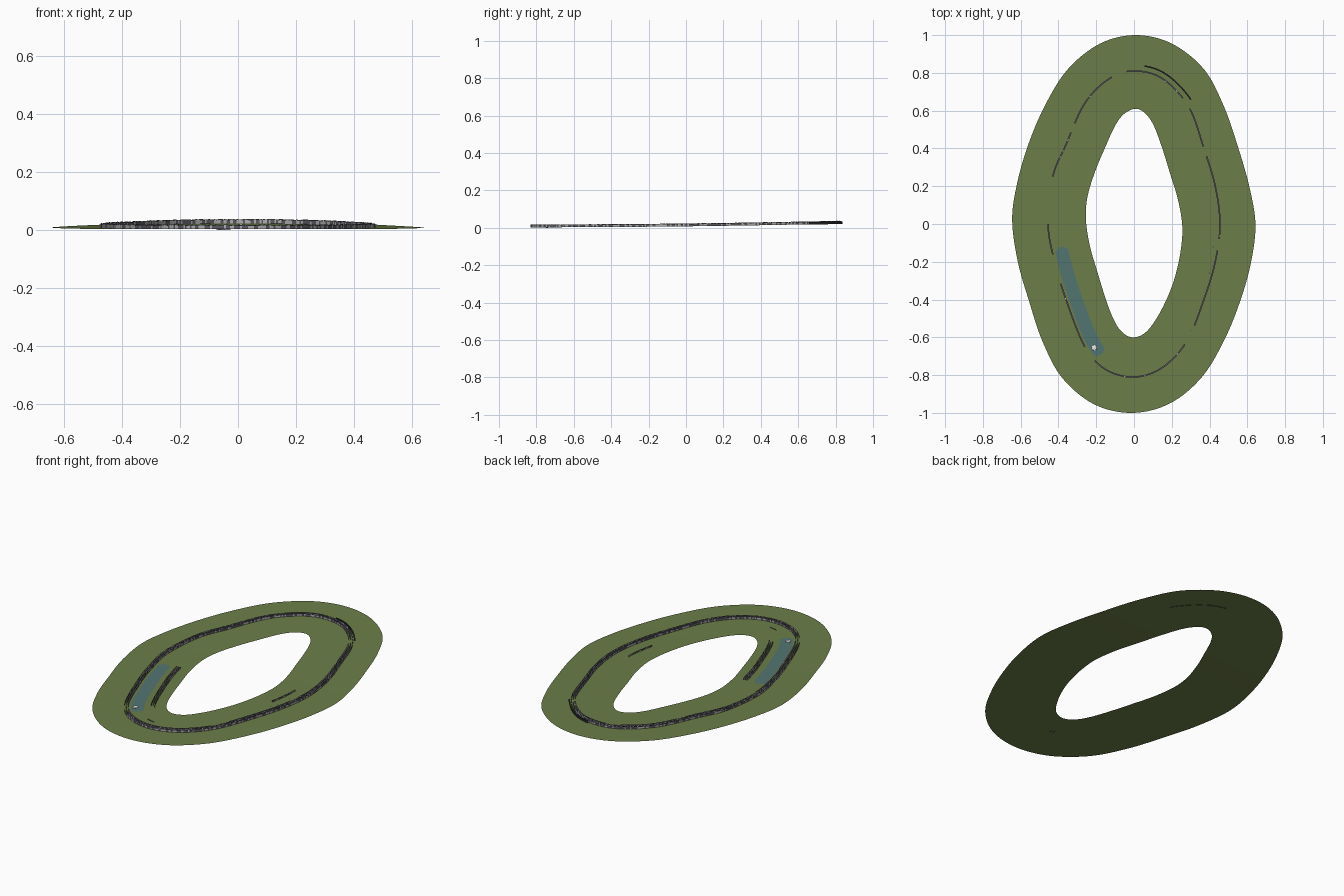
import bpy, bmesh, math, random
from mathutils import Vector

random.seed(4)
if "Cube" in bpy.data.objects:
    bpy.data.objects.remove(bpy.data.objects["Cube"])


def material(name, color):
    m = bpy.data.materials.new(name)
    m.use_nodes = True
    m.diffuse_color = (*color, 1)
    node = m.node_tree.nodes["Principled BSDF"]
    node.inputs["Base Color"].default_value = (*color, 1)
    node.inputs["Roughness"].default_value = 0.9
    return m


GRASS = material("grass green", (0.148, 0.208, 0.066))
WATER = material("pond blue", (0.085, 0.178, 0.168))
DARK = material("dark fence grey", (0.105, 0.098, 0.12))
LIGHT = material("light fence grey", (0.42, 0.42, 0.42))
BLACK = material("barrier black", (0.025, 0.025, 0.03))
WHITE = material("white stone", (0.8, 0.8, 0.8))

# Outlines run clockwise from the far end
OUTER = [(.01, 1), (.2, .955), (.37, .82), (.475, .625), (.55, .41), (.61, .2),
         (.643, 0), (.62, -.2), (.565, -.4), (.48, -.61), (.36, -.81), (.19, -.95),
         (-.01, -1), (-.21, -.955), (-.38, -.815), (-.485, -.62), (-.555, -.41), (-.615, -.2),
         (-.645, .02), (-.62, .21), (-.56, .42), (-.47, .63), (-.35, .82), (-.18, .955)]
INNER = [(.01, .61), (.06, .585), (.105, .52), (.15, .4), (.19, .27), (.23, .14),
         (.255, 0), (.25, -.12), (.225, -.25), (.185, -.37), (.125, -.49), (.06, -.575),
         (-.01, -.6), (-.07, -.565), (-.115, -.49), (-.155, -.38), (-.195, -.25), (-.235, -.11),
         (-.255, .03), (-.245, .15), (-.205, .28), (-.155, .4), (-.1, .52), (-.05, .585)]
CENTRE = [(0, .81), (.15, .77), (.29, .62), (.37, .4), (.43, .2),
          (.455, 0), (.43, -.2), (.37, -.4), (.28, -.62), (.15, -.76),
          (0, -.81), (-.15, -.77), (-.26, -.65), (-.36, -.4), (-.42, -.2),
          (-.455, 0), (-.43, .25), (-.36, .42), (-.26, .64), (-.13, .77)]


def spline(points, t):
    """Point at t on a smooth closed curve through the points."""
    i = math.floor(t)
    u = t - i
    a, b, c, d = (Vector(points[(i + k) % len(points)]) for k in (-1, 0, 1, 2))
    return 0.5 * (2 * b + (c - a) * u + (2 * a - 5 * b + 4 * c - d) * u ** 2
                  + (3 * b - a - 3 * c + d) * u ** 3)


def ground_z(y):
    return 0.008 + 0.012 * y + 0.007 * y * y


def beside_track(t, offset, lift=0.0):
    """Point beside the centre line, positive offset outwards."""
    p = spline(CENTRE, t)
    d = (spline(CENTRE, t + .05) - spline(CENTRE, t - .05)).normalized()
    p = p + Vector((-d.y, d.x)) * offset
    return Vector((p.x, p.y, ground_z(p.y) + lift))


def finish(name, bm, mats, smooth=False):
    mesh = bpy.data.meshes.new(name)
    bm.to_mesh(mesh)
    bm.free()
    for m in mats:
        mesh.materials.append(m)
    for p in mesh.polygons:
        p.use_smooth = smooth
    obj = bpy.data.objects.new(name, mesh)
    bpy.context.collection.objects.link(obj)
    return obj


def strip(name, rows, mat):
    """Smooth surface joining a series of equally long rows of points."""
    bm = bmesh.new()
    rows = [[bm.verts.new(p) for p in row] for row in rows]
    for r, s in zip(rows, rows[1:]):
        for k in range(len(r) - 1):
            bm.faces.new((r[k], r[k + 1], s[k + 1], s[k]))
    bmesh.ops.remove_doubles(bm, verts=bm.verts, dist=1e-5)
    bm.normal_update()
    if sum(f.normal.z for f in bm.faces) < 0:
        bmesh.ops.reverse_faces(bm, faces=bm.faces)
    return finish(name, bm, [mat], True)


def fence(name, start, end, offset, height, mats=(DARK, LIGHT), sink=0.0):
    """Upright run of narrow panels with an uneven top."""
    bm = bmesh.new()
    steps = round((end - start) * 24)
    for k in range(steps):
        t0, t1 = (start + (end - start) * (k + j) / steps for j in (0, 1))
        tall = height * random.uniform(0.8, 1.05)
        face = bm.faces.new([bm.verts.new(beside_track(t, offset, z))
                             for t, z in ((t0, -sink), (t1, -sink), (t1, tall), (t0, tall))])
        face.material_index = int(len(mats) > 1 and random.random() < 0.42)
    return finish(name, bm, mats)


def ribbon(name, start, end, offset, half, lift, mat, rounded=0.0):
    """Flat band that follows the track, with optional rounded ends."""
    rows = []
    steps = max(3, round((end - start) * 16))
    for k in range(steps + 1):
        t = start + (end - start) * k / steps
        w = half
        if rounded:
            near = min(1, min(t - start, end - t) / rounded)
            w = half * math.sqrt(max(0.01, 1 - (1 - near) ** 2))
        rows.append([beside_track(t, offset + s * w, lift) for s in (1, -1)])
    return strip(name, rows, mat)


# Grass ring
rows = []
for k in range(193):
    a, b = spline(OUTER, k / 8), spline(INNER, k / 8)
    row = [a.lerp(b, j / 6) for j in range(7)]
    rows.append([Vector((p.x, p.y, ground_z(p.y))) for p in row])
strip("grass_ring", rows, GRASS)

# Fence rows around the whole loop
for n, offset in enumerate((0, 0.01, 0.02)):
    fence(f"loop_fence_{n + 1}", 0, 20, offset, 0.015)

# Shorter runs: beside the pond, on the straight, and at the low near end
for n, offset in enumerate((-0.142, -0.132, -0.122)):
    fence(f"pond_fence_{n + 1}", 11.85, 14.25, offset, 0.014)
fence("straight_fence", 5, 6, -0.08, 0.01)
fence("low_fence", 10.2, 10.6, -0.06, 0.004, sink=0.003)

# Fence caps, with gaps between runs
for n, (s, e) in enumerate([(-.3, 1.75), (2.05, 2.95), (3.2, 5.4), (5.7, 7.6),
                            (8.1, 11.5), (12, 13.4), (14.2, 15), (16, 17.3), (17.5, 19.1)]):
    ribbon(f"fence_cap_{n + 1}", s, e, 0, 0.004, 0.0155, DARK)

# Pale post tops scattered along the fence
for n, (t, offset) in enumerate([(1.1, -.006), (1.5, 0), (5.3, 0), (5.6, -.025), (6.1, -.012),
                                 (6.3, -.02), (7.7, 0), (8.4, 0), (9.6, 0), (10.3, 0),
                                 (13, 0), (16.6, 0), (16.8, 0), (17.1, 0), (18.2, 0)]):
    ribbon(f"post_top_{n + 1}", t, t + 0.035, offset, 0.004, 0.016, WHITE)

# Black barrier outside the far bend, set slightly into the ground
fence("bend_barrier", 0.35, 1.88, 0.03, 0.013, (BLACK,), sink=0.002)
ribbon("bend_barrier_cap", 0.35, 1.88, 0.03, 0.004, 0.0135, BLACK)

# Pond with a small stone at its near end
ribbon("pond", 11.5, 14.35, -0.05, 0.035, 0.0015, WATER, 0.17)
bm = bmesh.new()
bmesh.ops.create_icosphere(bm, subdivisions=1, radius=0.014)
stone = finish("pond_stone", bm, [WHITE])
stone.location = (-0.21, -0.655, ground_z(-0.655) + 0.005)
stone.scale = (1.1, 1.3, 0.3)
